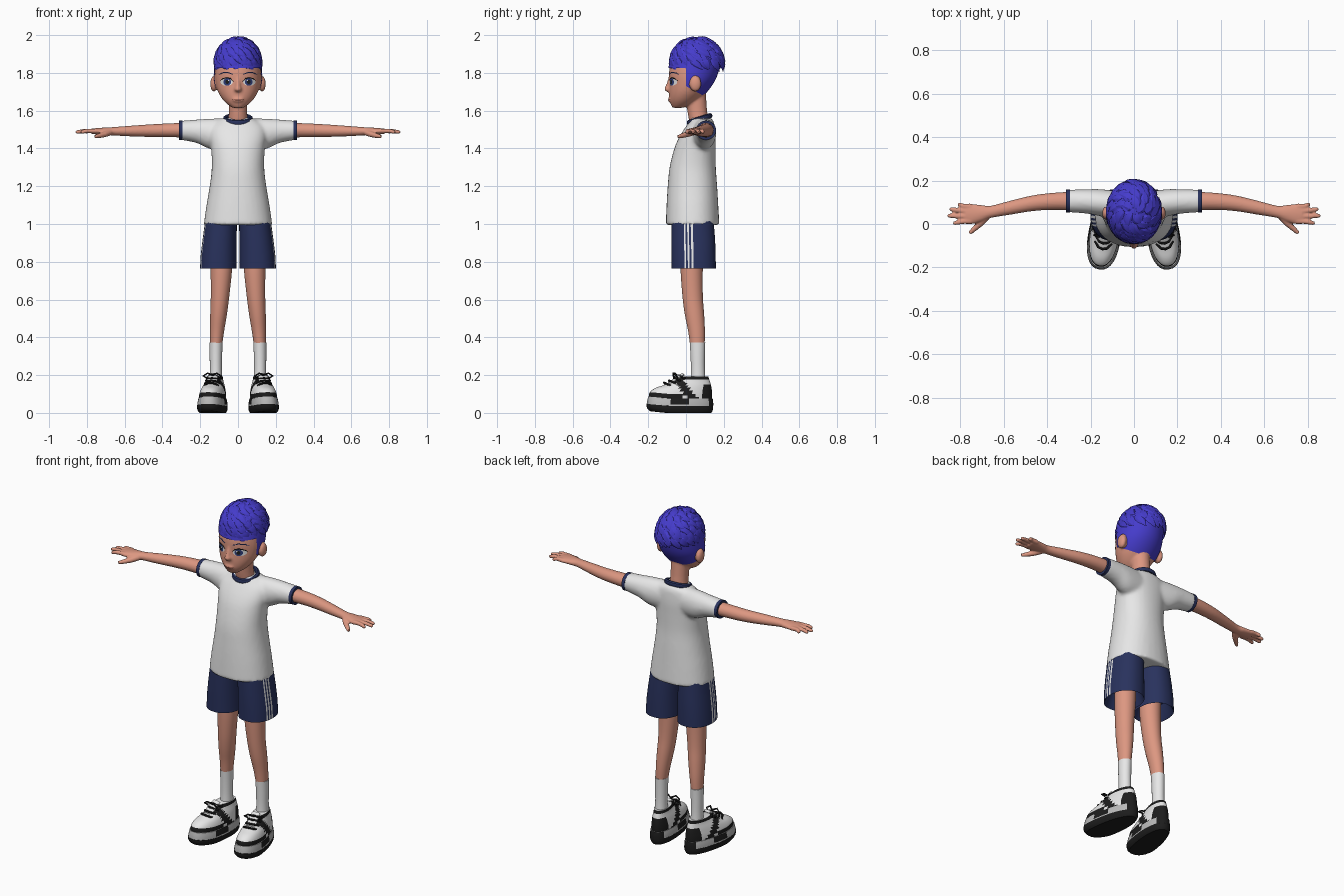
import bpy, bmesh, math, random
from mathutils import Vector, Matrix
from mathutils.bvhtree import BVHTree

random.seed(4)
if "Cube" in bpy.data.objects:
    bpy.data.objects.remove(bpy.data.objects["Cube"])


def material(name, r, g, b):
    m = bpy.data.materials.new(name)
    m.use_nodes = True
    m.diffuse_color = (r, g, b, 1)
    m.node_tree.nodes["Principled BSDF"].inputs["Base Color"].default_value = (r, g, b, 1)
    return m


SKIN = material("skin", .72, .31, .22)
HAIR = material("violet blue hair", .06, .045, .6)
WHITE = material("white cloth", .8, .8, .8)
NAVY = material("navy cloth", .022, .032, .11)
BLACK = material("black rubber", .012, .012, .012)
GREY = material("light grey sole", .5, .5, .5)
IRIS = material("iris blue", .03, .05, .2)
LIP = material("lip", .35, .1, .08)


def catmull(rows, k):
    """Smoothly interpolate a list of number tuples."""
    out = []
    for i in range(len(rows) - 1):
        a, b, c, d = rows[max(i - 1, 0)], rows[i], rows[i + 1], rows[min(i + 2, len(rows) - 1)]
        for s in range(k):
            t = s / k
            out.append(tuple(.5 * (2 * q + (r - p) * t + (2 * p - 5 * q + 4 * r - w) * t * t
                                   + (3 * q - p - 3 * r + w) * t ** 3)
                             for p, q, r, w in zip(a, b, c, d)))
    return out + [tuple(rows[-1])]


def bridge(bm, loops, closed=False):
    """Skin a list of vertex rings; faces come back row by row."""
    n, faces = len(loops[0]), []
    pairs = list(zip(loops, loops[1:] + loops[:1])) if closed else list(zip(loops, loops[1:]))
    for a, b in pairs:
        for j in range(n):
            faces.append(bm.faces.new((a[j], a[(j + 1) % n], b[(j + 1) % n], b[j])))
    if not closed:
        bm.faces.new(loops[0])
        bm.faces.new(loops[-1])
    return faces


def loft(bm, rows, n=32, power=2, k=4, axis="Z"):
    """Rows are (position, centre a, centre b, radius a, radius b)."""
    loops = []
    for t, a, b, ra, rb in catmull(rows, k):
        loop = []
        for j in range(n):
            c, s = math.cos(math.tau * j / n), math.sin(math.tau * j / n)
            u = a + ra * math.copysign(abs(c) ** (2 / power), c)
            v = b + rb * math.copysign(abs(s) ** (2 / power), s)
            loop.append(bm.verts.new((u, v, t) if axis == "Z" else (t, u, v)))
        loops.append(loop)
    return bridge(bm, loops)


def sweep(bm, pts, radii, n=8, flat=1, up=None, closed=False):
    """Tube along points; up(p) gives the direction that flat squashes."""
    pts, loops = [Vector(p) for p in pts], []
    m = len(pts)
    for i, p in enumerate(pts):
        nxt, prv = (pts[(i + 1) % m], pts[i - 1]) if closed else (pts[min(i + 1, m - 1)], pts[max(i - 1, 0)])
        t = (nxt - prv).normalized()
        side = t.cross(up(p) if up else Vector((0, .05, 1))).normalized()
        nrm = side.cross(t)
        r = radii[i] if isinstance(radii, (list, tuple)) else radii
        loops.append([bm.verts.new(p + side * r * math.cos(math.tau * j / n)
                                   + nrm * r * flat * math.sin(math.tau * j / n)) for j in range(n)])
    bridge(bm, loops, closed)


def ball(bm, centre, size):
    bmesh.ops.create_uvsphere(bm, u_segments=20, v_segments=12, radius=1,
                              matrix=Matrix.Translation(centre) @ Matrix.Diagonal((*size, 1)))


def finish(bm, name, *mats, mirror=False, voxel=0, smooth=4, angle=40):
    bmesh.ops.recalc_face_normals(bm, faces=bm.faces)
    me = bpy.data.meshes.new(name)
    bm.to_mesh(me)
    bm.free()
    for m in mats:
        me.materials.append(m)
    ob = bpy.data.objects.new(name, me)
    bpy.context.collection.objects.link(ob)
    bpy.ops.object.select_all(action="DESELECT")
    ob.select_set(True)
    bpy.context.view_layer.objects.active = ob
    bpy.ops.object.shade_smooth_by_angle(angle=math.radians(angle))
    if voxel:
        rm = ob.modifiers.new("blend", "REMESH")
        rm.mode, rm.voxel_size, rm.use_smooth_shade = "VOXEL", voxel, True
        sm = ob.modifiers.new("relax", "SMOOTH")
        sm.factor, sm.iterations = .5, smooth
    if mirror:
        ob.modifiers.new("mirror", "MIRROR")
    return ob


def body_rows(rows):
    """(z, half width, front y, back y) to loft rows."""
    return [(z, 0, (f + b) / 2, w, (b - f) / 2) for z, w, f, b in rows]


# Head with neck, ears, nose and lips blended together
skull = body_rows([(1.615, .028, -.07, -.02), (1.632, .054, -.08, .03), (1.66, .082, -.088, .07),
                   (1.70, .106, -.09, .11), (1.75, .12, -.088, .145), (1.80, .122, -.09, .165),
                   (1.86, .115, -.078, .175), (1.92, .092, -.045, .15), (1.965, .03, .03, .09)])
bm = bmesh.new()
loft(bm, skull)
loft(bm, [(1.5, 0, .08, .058, .052), (1.58, 0, .062, .049, .052), (1.7, 0, .05, .05, .055)])
for side in (-1, 1):
    ball(bm, (side * .128, .05, 1.742), (.019, .031, .042))
ball(bm, (0, -.095, 1.714), (.019, .02, .015))
sweep(bm, [(0, -.08, 1.78), (0, -.088, 1.75), (0, -.1, 1.715)], [.012, .012, .014])
ball(bm, (0, -.085, 1.658), (.03, .011, .013))
head = finish(bm, "head", SKIN, voxel=.007)
face = BVHTree.FromObject(head, bpy.context.evaluated_depsgraph_get())


def on_face(x, z, off):
    hit = face.ray_cast(Vector((x, -1, z)), Vector((0, 1, 0)))[0]
    return Vector((x, hit.y - off, z))


def decal(name, cx, cz, rx, rz, mat, off, n=24):
    """Thin oval laid on the face."""
    bm = bmesh.new()
    mid = bm.verts.new(on_face(cx, cz, off))
    last = None
    for r in (.35, .7, 1):
        loop = [bm.verts.new(on_face(cx + r * rx * math.cos(math.tau * j / n),
                                     cz + r * rz * math.sin(math.tau * j / n), off)) for j in range(n)]
        for j in range(n):
            i = (j + 1) % n
            bm.faces.new((last[j], last[i], loop[i], loop[j]) if last else (mid, loop[i], loop[j]))
        last = loop
    finish(bm, name, mat, mirror=True)


def face_line(name, pts, radii, mat, mirror=True):
    bm = bmesh.new()
    sweep(bm, [on_face(x, z, .001) for x, z in pts], radii, n=6)
    finish(bm, name, mat, mirror=mirror)


# Eyes, lashes, brows and mouth
decal("eye_white", .06, 1.752, .033, .02, WHITE, .002)
decal("iris", .057, 1.752, .02, .02, IRIS, .0035)
decal("pupil", .057, 1.752, .01, .011, BLACK, .005)
decal("eye_glint", .05, 1.76, .004, .004, WHITE, .0065)
face_line("upper_lash", [(.025, 1.755), (.04, 1.77), (.06, 1.774), (.08, 1.769), (.096, 1.757)],
          [.001, .003, .003, .003, .001], BLACK)
face_line("brow", [(.026, 1.792), (.055, 1.803), (.085, 1.8), (.1, 1.79)], [.002, .003, .003, .001], IRIS)
face_line("mouth", [(-.03, 1.66), (-.012, 1.657), (.012, 1.657), (.03, 1.66)],
          [.001, .0025, .0025, .001], LIP, mirror=False)

# Close-cropped hair cut out of a shell around the skull
bm = bmesh.new()
loft(bm, [(z + .004, a, b, ra + .006, rb + .006) for z, a, b, ra, rb in skull], n=48)
for co, no in (((0, 0, 0), (0, 1, 0)), ((0, 0, 1.825), (0, 0, 1)), ((0, 0, 1.73), (0, .55, 1))):
    bmesh.ops.bisect_plane(bm, geom=bm.verts[:] + bm.edges[:] + bm.faces[:], plane_co=co, plane_no=no)
bare = [f for f in bm.faces for c in [f.calc_center_median()]
        if c.z < (1.825 if c.y < 0 else 1.73 - .55 * c.y)]
bmesh.ops.delete(bm, geom=bare, context="FACES")
finish(bm, "cropped_hair", HAIR)

# Swirling pointed locks over the crown
crown, size = Vector((0, .058, 1.85)), Vector((.122, .142, .139))
bm = bmesh.new()
ball(bm, crown + Vector((0, .003, .03)), (.112, .134, .107))
for start, count in ((84, 5), (66, 10), (50, 14), (36, 17), (23, 19), (11, 20)):
    for i in range(count):
        az = math.tau * (i + random.uniform(-.25, .25)) / count + start
        drop, swirl = random.uniform(22, 30), random.uniform(.2, .5)
        lift, path = random.uniform(.03, .07), []
        for s in range(5):
            t = s / 4
            el, a = math.radians(start - drop * t), az + swirl * t / max(.5, math.cos(math.radians(start)))
            d = Vector((math.cos(el) * math.cos(a), math.cos(el) * math.sin(a), math.sin(el)))
            path.append(crown + d * size * (.98 + lift * t))
        w = random.uniform(.022, .028)
        sweep(bm, path, [w * .6, w, w * .9, w * .55, .001], n=6, flat=.35, up=lambda p: p - crown)
finish(bm, "hair_locks", HAIR, angle=25)

# Shirt: torso and sleeves blended, with ribbed trims
bm = bmesh.new()
loft(bm, body_rows([(.995, .182, -.107, .177), (1.1, .167, -.103, .171), (1.2, .15, -.097, .165),
                    (1.3, .139, -.087, .158), (1.4, .142, -.062, .157), (1.46, .15, -.036, .157),
                    (1.51, .145, -.005, .153), (1.545, .11, .02, .146), (1.562, .07, .02, .13)]), power=2.2)
for s in (-1, 1):
    loft(bm, [(s * .06, .09, 1.475, .06, .085), (s * .15, .098, 1.478, .062, .08),
              (s * .22, .104, 1.491, .056, .062), (s * .31, .106, 1.496, .052, .05)], axis="X")
finish(bm, "shirt", WHITE, voxel=.01, smooth=6)

bm = bmesh.new()
loft(bm, [(.294, .106, 1.496, .053, .051), (.313, .106, 1.496, .053, .051)], axis="X", k=1)
finish(bm, "sleeve_trim", NAVY, mirror=True)
bm = bmesh.new()
ring = [(.068 * math.cos(t), .072 + .056 * math.sin(t), 1.555 + .018 * math.sin(t))
        for t in (math.tau * j / 40 for j in range(40))]
sweep(bm, ring, .012, flat=1.2, closed=True)
finish(bm, "collar_trim", NAVY)

# Arm with palm, fingers and thumb
bm = bmesh.new()
loft(bm, [(.28, .106, 1.497, .043, .039), (.38, .104, 1.496, .039, .036), (.47, .095, 1.494, .036, .033),
          (.57, .075, 1.492, .032, .028), (.66, .056, 1.491, .028, .022), (.7, .05, 1.491, .037, .02),
          (.745, .046, 1.491, .046, .017), (.775, .046, 1.491, .044, .014)], axis="X")
for base, tip, reach in ((.082, .09, .81), (.06, .068, .848), (.036, .038, .858), (.012, .004, .832)):
    sweep(bm, [(.75, base, 1.492), (.785, base, 1.493), ((.785 + reach) / 2, (base + tip) / 2, 1.492),
               (reach - .006, tip, 1.487), (reach + .002, tip, 1.486)], [.013, .012, .0115, .01, .006])
sweep(bm, [(.68, .035, 1.485), (.705, .005, 1.475), (.735, -.022, 1.467), (.757, -.042, 1.463)],
      [.018, .016, .013, .009])
finish(bm, "arm", SKIN, mirror=True, voxel=.005, smooth=3)

# Shorts leg with side stripes
bm = bmesh.new()
cols = 80
faces = loft(bm, [(.85, .1, .04, .07, .085), (.775, .102, .04, .09, .11), (.765, .104, .041, .097, .117),
                  (.84, .102, .04, .095, .117), (.92, .097, .038, .09, .116), (1.03, .089, .035, .083, .11)],
             n=cols, power=2.2, k=1)
for i, f in enumerate(faces):
    f.material_index = int(i // cols > 1 and cols - i % cols in (1, 3, 5))
finish(bm, "shorts_leg", NAVY, WHITE, mirror=True)

# Leg and sock
bm = bmesh.new()
loft(bm, [(.9, .09, .035, .058, .06), (.77, .088, .03, .057, .059), (.62, .095, .035, .049, .054),
          (.52, .103, .045, .044, .051), (.43, .111, .056, .037, .044), (.34, .117, .061, .03, .037)])
finish(bm, "leg", SKIN, mirror=True)
bm = bmesh.new()
loft(bm, [(.13, .117, .064, .035, .042), (.22, .117, .063, .032, .037), (.3, .117, .062, .033, .038),
          (.372, .116, .061, .0345, .041)])
finish(bm, "sock", WHITE, mirror=True)

# Shoe, built straight and then turned out about the ankle
ankle = Vector((.117, .065, 0))
turn = Matrix.Translation(ankle) @ Matrix.Rotation(math.radians(9), 4, "Z") @ Matrix.Translation((0, -ankle.y, 0))


def shoe_part(bm, name, *mats, egg=True):
    for v in bm.verts:
        if egg:
            v.co.x *= 1 - .6 * (v.co.y + .03)
        if v.co.y < -.1:  # toe spring
            v.co.z += (-.1 - v.co.y) * .1
    bm.transform(turn)
    finish(bm, name, *mats, mirror=True)


def shoe_rows(rows):
    return [r for r in body_rows(rows)]


bm = bmesh.new()
loft(bm, shoe_rows([(0, .064, -.195, .135), (.015, .073, -.21, .143), (.036, .075, -.213, .145)]), power=2.3, k=2)
shoe_part(bm, "outsole", BLACK)
bm = bmesh.new()
for f in loft(bm, shoe_rows([(.034, .074, -.211, .145), (.055, .072, -.208, .145), (.076, .068, -.203, .142)]),
              power=2.3, n=40):
    c = f.calc_center_median()
    f.material_index = int(c.z > .045 and -.09 < c.y < .0 or c.y > .11)
shoe_part(bm, "midsole", GREY, BLACK)
bm = bmesh.new()
for f in loft(bm, shoe_rows([(.07, .066, -.2, .139), (.1, .065, -.194, .139), (.125, .06, -.165, .137),
                             (.145, .054, -.12, .133), (.17, .045, -.07, .126), (.192, .04, -.025, .118)]),
              power=2.2, n=48):
    c = f.calc_center_median()
    slant = c.y + (c.z - .1) * .8
    guard = c.z < .1 and c.y < -.02
    heel = c.y > .085 and c.z < .15
    f.material_index = int(guard or heel or -.02 < slant < .035 or c.z > .176)
shoe_part(bm, "shoe_upper", WHITE, BLACK)

# Tongue and laces with a bow
bm = bmesh.new()
sweep(bm, [(0, -.09, .155), (0, -.05, .182), (0, -.015, .205)], [.026, .028, .024], n=12, flat=.35)
shoe_part(bm, "tongue", WHITE, egg=False)
bm = bmesh.new()
for i in range(4):
    y, z = -.118 + .026 * i, .155 + .013 * i
    sweep(bm, [(-.038, y + .03, z - .012), (-.02, y + .006, z), (0, y, z + .003), (.02, y + .006, z),
               (.038, y + .03, z - .012)], .006, n=6)
for s in (-1, 1):
    sweep(bm, [(0, -.05, .2), (s * .025, -.065, .21), (s * .048, -.06, .195), (s * .03, -.05, .185)], .005, n=6)
shoe_part(bm, "laces", BLACK, egg=False)
